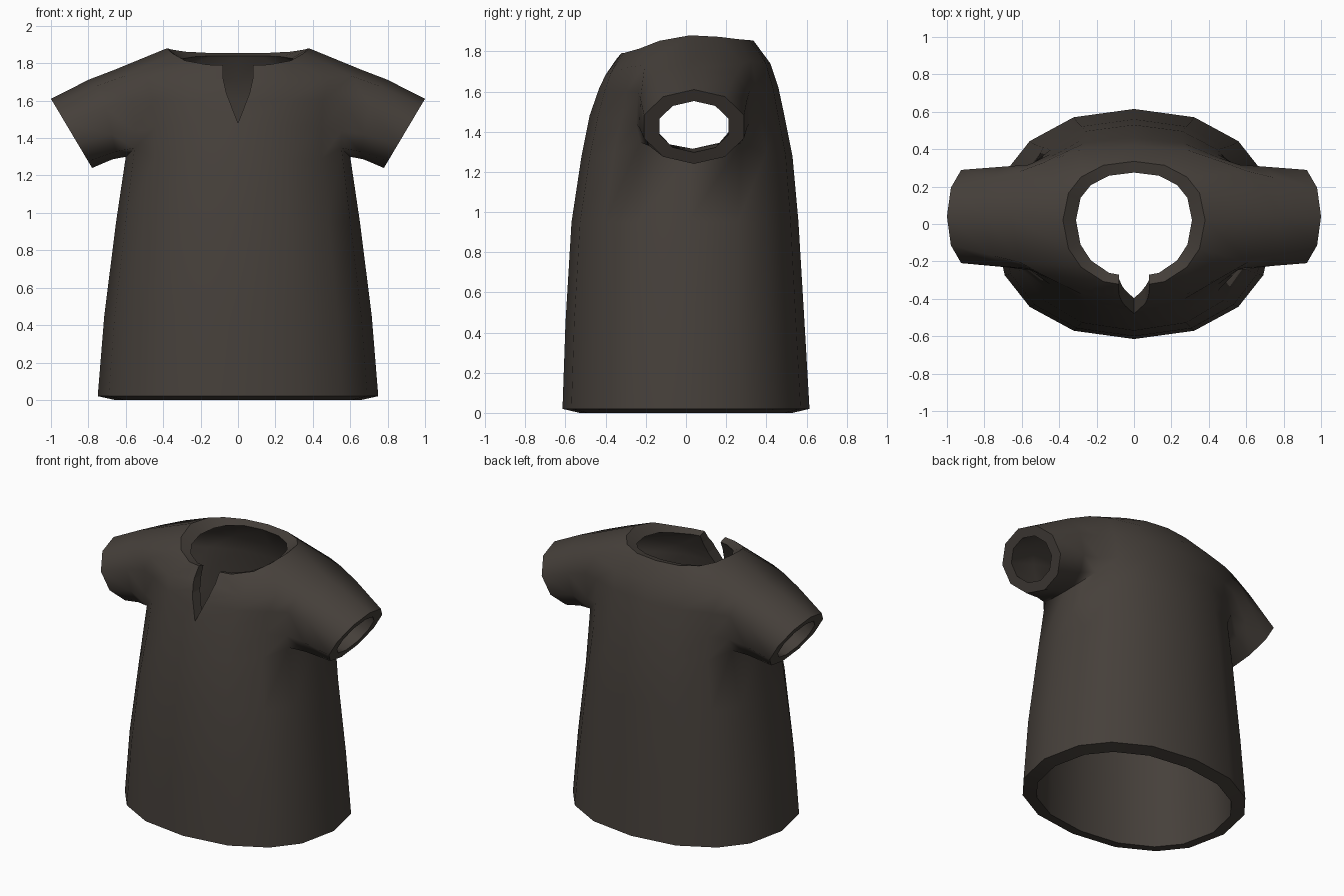
import bpy, bmesh, math
from mathutils import Vector

if "Cube" in bpy.data.objects:
    bpy.data.objects.remove(bpy.data.objects["Cube"])

cloth = bpy.data.materials.new("dark_brown_cloth")
cloth.diffuse_color = (0.061, 0.051, 0.043, 1)
cloth.use_nodes = True
cloth.node_tree.nodes["Principled BSDF"].inputs["Base Color"].default_value = cloth.diffuse_color
THICK = 0.08

# body rings: z front, z side, z back, half width, depth front, depth back, side shift in y, side sharpness
RINGS = [
    (0.02, 0.02, 0.02, 0.75, 0.615, 0.615, 0.0, 2),
    (0.45, 0.45, 0.45, 0.715, 0.60, 0.59, 0.0, 2),
    (0.95, 0.95, 0.95, 0.652, 0.57, 0.56, 0.01, 2),
    (1.28, 1.30, 1.28, 0.60, 0.52, 0.53, 0.03, 2),
    (1.48, 1.43, 1.48, 0.60, 0.48, 0.49, 0.04, 2),
    (1.60, 1.60, 1.62, 0.61, 0.445, 0.46, 0.045, 2),
    (1.68, 1.765, 1.74, 0.66, 0.41, 0.42, 0.045, 2),
    (1.79, 1.88, 1.855, 0.38, 0.335, 0.335, 0.02, 4),
]
NECK_INNER = (1.775, 1.82, 1.84, 0.31, 0.285, 0.275, 0.02, 4)
quarter = [0, 23, 46, 66, 90]
half = quarter + [180 - a for a in quarter[-2::-1]]
ANGLES = half + [360 - a for a in half[-2:0:-1]]
N = len(ANGLES)


def ring_points(r):
    zf, zs, zb, hx, yf, yb, sh, pw = r
    pts = []
    for a in ANGLES:
        s, c = math.sin(math.radians(a)), math.cos(math.radians(a))
        x = math.copysign(abs(s) ** 0.9, s) * hx if abs(s) > 1e-6 else 0
        y = -math.copysign(abs(c) ** 0.9, c) * (yf if c > 0 else yb) if abs(c) > 1e-6 else 0
        ze = zf if c > 0 else zb
        pts.append(Vector((x, y + sh * s * s, ze + (zs - ze) * abs(s) ** pw)))
    return pts


bm = bmesh.new()
rows = [[bm.verts.new(p) for p in ring_points(r)] for r in RINGS]

# widen and round the armholes
for i, wide, dz in ((3, 1.08, 0.05), (4, 1.3, 0), (5, 1.38, 0), (6, 1.32, -0.02)):
    for j in (3, 5, 11, 13):
        co = rows[i][j].co
        co.y = 0.045 + (co.y - 0.045) * wide
        co.z += dz

# torso, leaving an armhole on each side
for i in range(len(rows) - 1):
    for j in range(N):
        if 3 <= i <= 5 and j in (3, 4, 11, 12):
            continue
        k = (j + 1) % N
        bm.faces.new((rows[i][j], rows[i][k], rows[i + 1][k], rows[i + 1][j]))

# sleeves grown from the armholes
lining = {}
depth = {rows[3][j]: d for j, d in ((3, 0.05), (4, 0.02), (5, 0.05), (11, 0.05), (12, 0.02), (13, 0.05))}
for side in (1, -1):
    c = (3, 4, 5) if side == 1 else (13, 12, 11)
    path = [(3, 0), (3, 1), (3, 2), (4, 2), (5, 2), (6, 2), (6, 1), (6, 0), (5, 0), (4, 0)]
    loop = [rows[i][c[j]] for i, j in path]
    centre = Vector((side * 0.89, 0.04, 1.425))
    ends = []
    for k in range(10):
        a = math.radians(-90 + (k - 1) * 36)
        ends.append(centre + Vector((side * 0.11 * math.sin(a), 0.262 * math.cos(a), 0.185 * math.sin(a))))
    prev = loop
    for t in (0.4, 1.0):
        cur = []
        for k, (v, e) in enumerate(zip(loop, ends)):
            p = v.co.lerp(e, t)
            if t < 1:
                p.z += 0.01
            n = bm.verts.new(p)
            cur.append(n)
            if t < 1:
                depth[n] = 0.03 if k < 3 else 0.06
            else:
                lining[n] = centre + (e - centre) * 0.69
        for k in range(10):
            m = (k + 1) % 10
            f = (prev[k], prev[m], cur[m], cur[k])
            bm.faces.new(f if side == 1 else f[::-1])
        prev = cur

bmesh.ops.recalc_face_normals(bm, faces=bm.faces[:])
bm.normal_update()
if rows[0][0].link_faces[0].normal.y > 0:
    bmesh.ops.reverse_faces(bm, faces=bm.faces[:])
    bm.normal_update()

# inner lining and rims give the cloth its thickness
outer_faces = bm.faces[:]
rims = []
for e in [e for e in bm.edges if e.is_boundary]:
    l = e.link_loops[0]
    rims.append((l.vert, l.link_loop_next.vert))
for v, p in zip(rows[-1], ring_points(NECK_INNER)):
    lining[v] = p
for v in rows[0]:
    lining[v] = Vector((v.co.x * 0.88, v.co.y * 0.86, 0))
inner = {}
for v in bm.verts[:]:
    inner[v] = bm.verts.new(lining.get(v, v.co - v.normal * depth.get(v, THICK)))
for f in outer_faces:
    bm.faces.new([inner[v] for v in reversed(f.verts)])
for a, b in rims:
    bm.faces.new((b, a, inner[a], inner[b]))
for a, b in rims:
    bm.edges.get((a, b)).smooth = False
    bm.edges.get((inner[a], inner[b])).smooth = False


def make_object(name, b):
    me = bpy.data.meshes.new(name)
    b.to_mesh(me)
    b.free()
    ob = bpy.data.objects.new(name, me)
    bpy.context.collection.objects.link(ob)
    me.materials.append(cloth)
    return ob


shirt = make_object("tunic", bm)

# pointed slit at the front of the neck
cb = bmesh.new()
outline = [(-0.08, 2), (-0.08, 1.72), (-0.062, 1.64), (0, 1.48), (0.062, 1.64), (0.08, 1.72), (0.08, 2)]
face = cb.faces.new([cb.verts.new((x, -0.8, z)) for x, z in outline])
ext = bmesh.ops.extrude_face_region(cb, geom=[face])
bmesh.ops.translate(cb, vec=(0, 0.7, 0), verts=[g for g in ext["geom"] if isinstance(g, bmesh.types.BMVert)])
bmesh.ops.recalc_face_normals(cb, faces=cb.faces[:])
cutter = make_object("slit_cutter", cb)
cutter.hide_render = True

mod = shirt.modifiers.new("neck_slit", 'BOOLEAN')
mod.operation = 'DIFFERENCE'
mod.solver = 'EXACT'
mod.object = cutter
bpy.context.view_layer.objects.active = shirt
shirt.select_set(True)
bpy.ops.object.modifier_apply(modifier=mod.name)
bpy.data.objects.remove(cutter)
bpy.ops.object.shade_smooth_by_angle(angle=math.radians(72), keep_sharp_edges=True)
